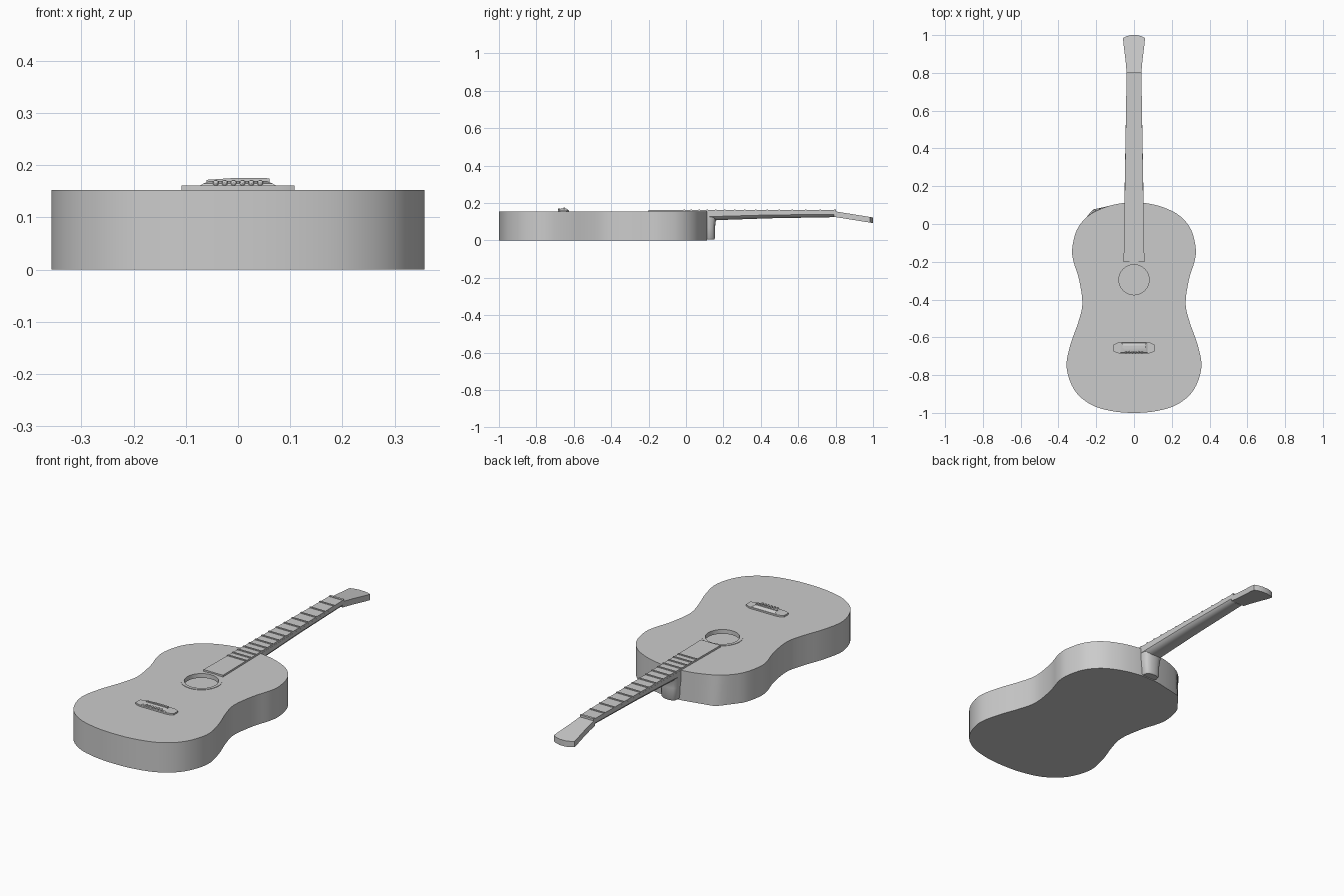
import bpy, bmesh, math
from mathutils import Vector

if "Cube" in bpy.data.objects:
    bpy.data.objects.remove(bpy.data.objects["Cube"])

TOP = 0.153      # soundboard height
HOLE_Y = -0.295  # soundhole centre


def finish(bm, name, angle=35):
    bmesh.ops.recalc_face_normals(bm, faces=bm.faces)
    me = bpy.data.meshes.new(name)
    bm.to_mesh(me)
    bm.free()
    ob = bpy.data.objects.new(name, me)
    bpy.context.collection.objects.link(ob)
    bpy.ops.object.select_all(action='DESELECT')
    ob.select_set(True)
    bpy.context.view_layer.objects.active = ob
    bpy.ops.object.shade_smooth_by_angle(angle=math.radians(angle))
    return ob


def loft(name, rings, angle=35):
    """Closed skin through rings of equal point count, capped at both ends."""
    bm = bmesh.new()
    vs = [[bm.verts.new(p) for p in r] for r in rings]
    n = len(vs[0])
    for a, b in zip(vs, vs[1:]):
        for i in range(n):
            j = (i + 1) % n
            bm.faces.new((a[i], a[j], b[j], b[i]))
    bm.faces.new(vs[0])
    bm.faces.new(vs[-1])
    return finish(bm, name, angle)


def prism(name, pts, z0, z1):
    return loft(name, [[(x, y, z) for x, y in pts] for z in (z0, z1)])


def box(name, x0, x1, y0, y1, z0, z1):
    return prism(name, [(x0, y0), (x1, y0), (x1, y1), (x0, y1)], z0, z1)


def smooth_curve(pts, steps=4):
    """Catmull-Rom through a closed list of points."""
    out, n = [], len(pts)
    for i in range(n):
        p0, p1, p2, p3 = (Vector(pts[(i + k) % n]) for k in (-1, 0, 1, 2))
        for s in range(steps):
            t = s / steps
            out.append(0.5 * (2 * p1 + (p2 - p0) * t + (2 * p0 - 5 * p1 + 4 * p2 - p3) * t * t
                              + (3 * p1 - p0 - 3 * p2 + p3) * t ** 3))
    return out


def circle(r, n=32):
    return [(r * math.cos(math.tau * i / n), HOLE_Y + r * math.sin(math.tau * i / n)) for i in range(n)]


# Hollow body: figure-eight outline mirrored from one half
half = [(0, -1), (.12, -.99), (.23, -.955), (.315, -.88), (.357, -.76), (.337, -.64), (.295, -.52),
        (.273, -.42), (.292, -.29), (.32, -.2), (.327, -.13), (.302, -.03), (.24, .045), (.15, .09),
        (.06, .111), (0, .113)]
outline = smooth_curve(half + [(-x, y) for x, y in half[-2:0:-1]])


def flare(p):
    """Lower rear-left edge runs straight out to a corner."""
    a, c, b = (-.06, .111), (-.22, .076), (-.302, -.03)
    x, y = p
    if y > -.04 and b[0] < x < a[0]:
        if x > -.225:
            t = (x - a[0]) / (-.225 - a[0])
            return (a[0] + (c[0] - a[0]) * t, a[1] + (c[1] - a[1]) * t)
        t = (x + .225) / (b[0] + .225)
        return (c[0] + (b[0] - c[0]) * t, c[1] + (b[1] - c[1]) * t)
    return (x, y)


bm = bmesh.new()
upper = [bm.verts.new((p.x, p.y, TOP)) for p in outline]
lower = [bm.verts.new((*flare(p), 0)) for p in outline]
rim = [bm.verts.new((x, y, TOP)) for x, y in circle(.08)]
lip = [bm.verts.new((x, y, TOP - .02)) for x, y in circle(.08)]
for a, b in ((upper, lower), (rim, lip)):
    for i in range(len(a)):
        j = (i + 1) % len(a)
        bm.faces.new((a[i], a[j], b[j], b[i]))
bm.faces.new(lower)
edges = [bm.edges.get((l[i], l[i - 1])) for l in (upper, rim) for i in range(len(l))]
bmesh.ops.triangle_fill(bm, edges=edges, use_beauty=True)
finish(bm, "body")

# Raised ring around the soundhole
bm = bmesh.new()
loops = [[bm.verts.new((x, y, z)) for x, y in circle(r)]
         for r, z in ((.096, TOP - .002), (.096, TOP + .002), (.08, TOP + .002), (.08, TOP - .002))]
for k in range(4):
    a, b = loops[k], loops[(k + 1) % 4]
    for i in range(32):
        j = (i + 1) % 32
        bm.faces.new((a[i], a[j], b[j], b[i]))
finish(bm, "soundhole_ring")


# Neck and sloping headstock: rounded-back sections along y
def neck_ring(y, w, z0, z1, r):
    return [(-w, y, z1), (-w, y, z0 + r), (-w * .8, y, z0 + r * .35), (-w * .4, y, z0), (w * .4, y, z0),
            (w * .8, y, z0 + r * .35), (w, y, z0 + r), (w, y, z1)]


loft("neck", [neck_ring(.10, .051, .105, TOP, .02), neck_ring(.16, .05, .108, TOP, .02),
              neck_ring(.45, .045, .118, TOP, .018), neck_ring(.79, .039, .124, TOP, .015)])

head = [(.79, .039), (.84, .042), (.91, .05), (.955, .056), (.985, .058), (.994, .04), (1.0, .015)]
loft("headstock", [[(sx * w, y, zz - (y - .79) * .16)
                    for sx, zz in ((-1, .156), (-1, .126), (1, .126), (1, .156))] for y, w in head])

# Heel: rounded column below the neck, flaring slightly at the top
def heel_ring(z, w, d):
    pts = [(-w, .09, z), (-w, .125, z)]
    pts += [(-w * math.cos(math.pi * i / 8), .125 + d * math.sin(math.pi * i / 8) ** .6, z) for i in range(1, 8)]
    return pts + [(w, .125, z), (w, .09, z)]


loft("heel", [heel_ring(.005, .038, .026), heel_ring(.012, .043, .031), heel_ring(.07, .046, .03),
              heel_ring(.10, .05, .034), heel_ring(.125, .05, .045)], 50)

# Fretboard, nut and frets spaced by the twelfth-root rule
def board_w(y):
    return .055 - .016 * (y + .2)


prism("fretboard", [(-.055, -.2), (.055, -.2), (.039, .8), (-.039, .8)], TOP - .002, .162)
box("nut", -.039, .039, .79, .802, .15, .165)
for n in range(1, 15):
    y = .8 - 1.46 * (1 - 2 ** (-n / 12))
    w = board_w(y)
    box(f"fret_{n}", -w, w, y - .004, y + .004, .160, .166)

# Bridge: thin wings, raised middle, slanted saddle and string pins
prism("bridge_base", [(-.108, -.675), (-.08, -.685), (.08, -.685), (.108, -.675),
                      (.108, -.638), (.08, -.626), (-.08, -.626), (-.108, -.638)], TOP - .002, .161)
loft("bridge_block", [[(-w, y0, z), (w, y0, z), (w, y1, z), (-w, y1, z)]
                      for w, y0, y1, z in ((.074, -.683, -.628, .160), (.066, -.68, -.632, .165),
                                           (.054, -.668, -.64, .170))])
loft("saddle", [[(x, -.656, .165), (x, -.646, .165), (x, -.646, z), (x, -.656, z)]
                for x, z in ((-.06, .172), (0, .176), (.06, .175))])
for i in range(6):
    bpy.ops.mesh.primitive_uv_sphere_add(segments=10, ring_count=6, radius=.006,
                                         location=(-.0425 + i * .017, -.679, .166))
    bpy.context.object.name = f"string_pin_{i + 1}"
    bpy.ops.object.shade_smooth_by_angle()
